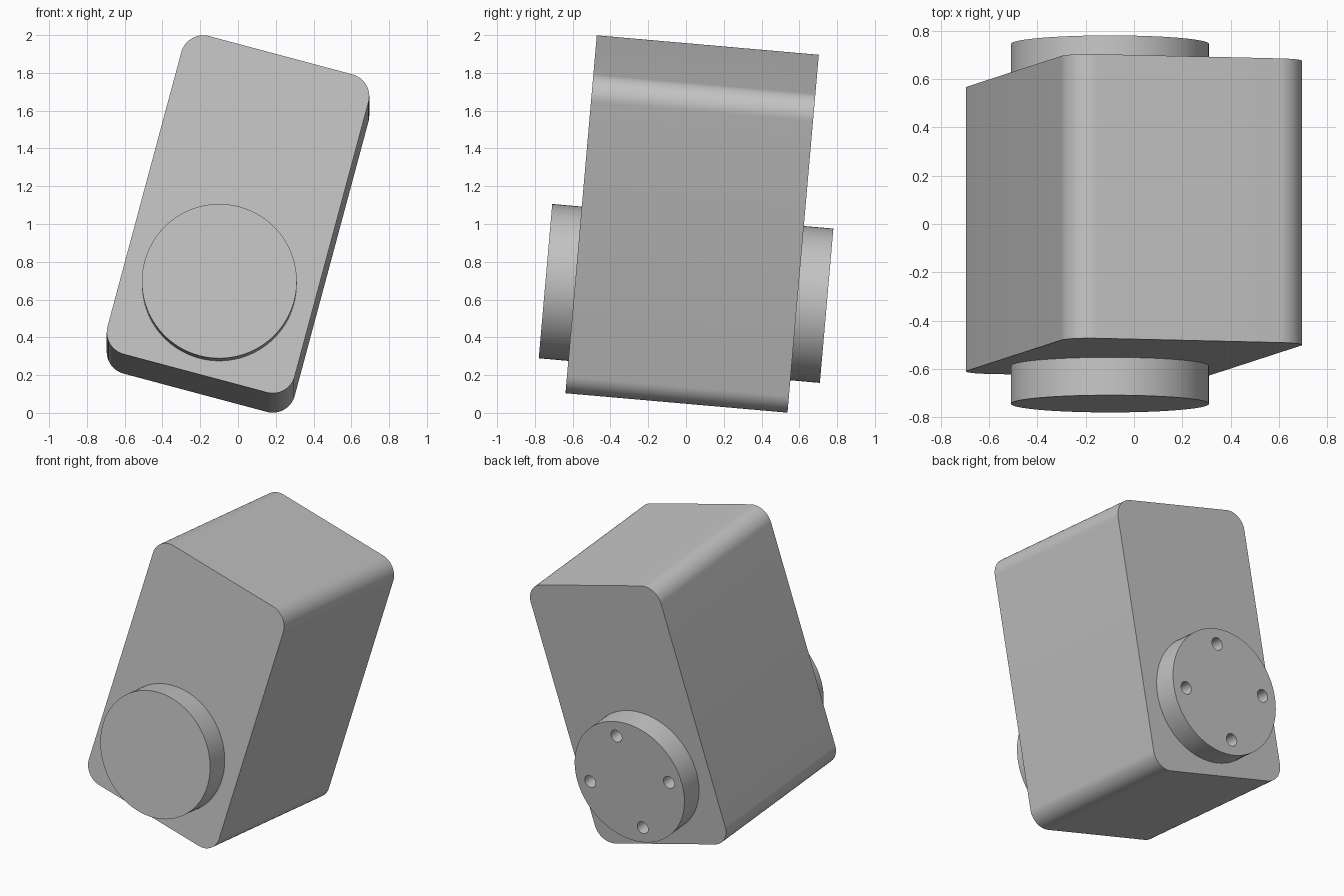
import bpy
import bmesh
from math import radians, cos, sin, pi
from mathutils import Matrix, Vector

default = bpy.data.objects.get("Cube")
if default:
    bpy.data.objects.remove(default, do_unlink=True)

# Body size, disc size and the tilted pose shared by every part
WIDTH, DEPTH, HEIGHT, CORNER = 1.026, 1.18, 1.75, 0.12
DISC_R, DISC_OUT, DISC_Z = 0.41, 0.157, -0.382
HOLE_R, HOLE_RING, HOLE_DEPTH = 0.041, 0.31, 0.12
OVERLAP = 0.02
POSE = (Matrix.Translation((0, 0.0325, 1.0))
        @ Matrix.Rotation(radians(-5), 4, 'X')
        @ Matrix.Rotation(radians(15), 4, 'Y'))

grey = bpy.data.materials.new("plain grey")
grey.use_nodes = True
colour = (0.55, 0.55, 0.55, 1)
grey.diffuse_color = colour
grey.node_tree.nodes["Principled BSDF"].inputs["Base Color"].default_value = colour


def finish(name, bm):
    """Turn a bmesh into a posed grey object."""
    mesh = bpy.data.meshes.new(name)
    bm.to_mesh(mesh)
    bm.free()
    mesh.materials.append(grey)
    obj = bpy.data.objects.new(name, mesh)
    bpy.context.collection.objects.link(obj)
    obj.matrix_world = POSE
    return obj


def activate(obj):
    bpy.ops.object.select_all(action='DESELECT')
    obj.select_set(True)
    bpy.context.view_layer.objects.active = obj


def add_cylinder(bm, radius, x, z, y_start, y_end, segments):
    """Cylinder lying along the depth axis."""
    place = (Matrix.Translation((x, (y_start + y_end) / 2, z))
             @ Matrix.Rotation(pi / 2, 4, 'X'))
    bmesh.ops.create_cone(bm, cap_ends=True, segments=segments, radius1=radius,
                          radius2=radius, depth=y_end - y_start, matrix=place)


# Body: block with the four depth-wise edges rounded
bm = bmesh.new()
bmesh.ops.create_cube(bm, size=1, matrix=Matrix.Diagonal((WIDTH, DEPTH, HEIGHT, 1)))
long_edges = [e for e in bm.edges
              if abs(e.verts[0].co.y - e.verts[1].co.y) > DEPTH / 2]
bmesh.ops.bevel(bm, geom=long_edges, offset=CORNER, offset_type='OFFSET',
                segments=16, profile=0.5, affect='EDGES')
body = finish("body", bm)

# Discs on the front and the back
face, outer = DEPTH / 2, DEPTH / 2 + DISC_OUT
bm = bmesh.new()
add_cylinder(bm, DISC_R, 0, DISC_Z, -outer, -face + OVERLAP, 96)
front_disc = finish("front_disc", bm)

bm = bmesh.new()
add_cylinder(bm, DISC_R, 0, DISC_Z, face - OVERLAP, outer, 96)
back_disc = finish("back_disc", bm)

# Four blind holes in the back disc
bm = bmesh.new()
for i in range(4):
    a = i * pi / 2
    add_cylinder(bm, HOLE_R, HOLE_RING * cos(a), DISC_Z + HOLE_RING * sin(a),
                 outer - HOLE_DEPTH, outer + OVERLAP, 32)
cutter = finish("hole_cutter", bm)
cutter.hide_render = True
cut = back_disc.modifiers.new("holes", 'BOOLEAN')
cut.operation = 'DIFFERENCE'
cut.solver = 'EXACT'
cut.object = cutter
bpy.context.view_layer.update()
activate(back_disc)
bpy.ops.object.modifier_apply(modifier=cut.name)
bpy.data.objects.remove(cutter, do_unlink=True)

# Smooth rounded sides, sharp rims
for part in (body, front_disc, back_disc):
    activate(part)
    bpy.ops.object.shade_smooth_by_angle(angle=radians(30))
